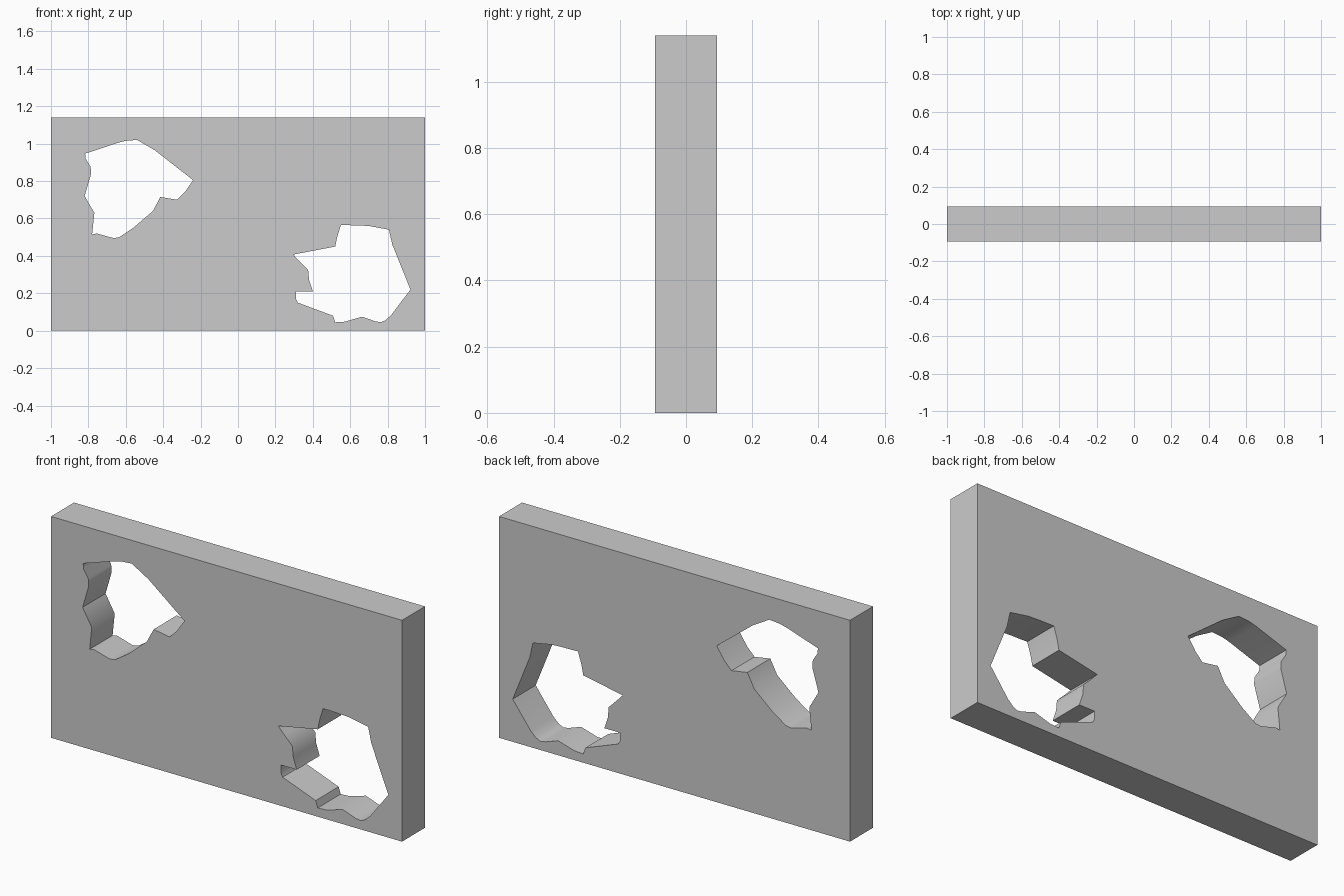
import bpy, bmesh, math
from mathutils import Vector

if "Cube" in bpy.data.objects:
    bpy.data.objects.remove(bpy.data.objects["Cube"])

DEPTH, HEIGHT = 0.187, 1.14

# Outlines in the front plane (x, z)
panel = [(-1, 0), (1, 0), (1, HEIGHT), (-1, HEIGHT)]
upper_hole = [(-.817, .947), (-.64, 1.005), (-.60, 1.015), (-.54, 1.02), (-.445, .965),
              (-.24, .805), (-.285, .74), (-.325, .70), (-.415, .715), (-.455, .64),
              (-.56, .55), (-.635, .50), (-.665, .495), (-.755, .52), (-.78, .515),
              (-.768, .63), (-.82, .72), (-.785, .84), (-.788, .877), (-.815, .92)]
lower_hole = [(.295, .407), (.52, .45), (.53, .50), (.55, .565), (.635, .563), (.70, .56),
              (.807, .54), (.825, .46), (.922, .22), (.82, .085), (.79, .057), (.765, .045),
              (.735, .05), (.663, .075), (.57, .048), (.52, .045), (.508, .08), (.32, .15),
              (.31, .17), (.31, .21), (.40, .21), (.38, .27), (.375, .325), (.33, .37)]

bm = bmesh.new()


def add_loop(points):
    vs = [bm.verts.new((x, -DEPTH / 2, z)) for x, z in points]
    return [bm.edges.new((a, b)) for a, b in zip(vs, vs[1:] + vs[:1])]


# Front face with both ragged openings
edges = [e for outline in (panel, upper_hole, lower_hole) for e in add_loop(outline)]
bmesh.ops.triangle_fill(bm, edges=edges, use_beauty=True, normal=Vector((0, -1, 0)))

# Thickness
ext = bmesh.ops.extrude_face_region(bm, geom=bm.faces[:], use_keep_orig=True)
back = [g for g in ext["geom"] if isinstance(g, bmesh.types.BMVert)]
bmesh.ops.translate(bm, vec=(0, DEPTH, 0), verts=back)
bmesh.ops.recalc_face_normals(bm, faces=bm.faces[:])

mesh = bpy.data.meshes.new("broken_wall_panel")
bm.to_mesh(mesh)
bm.free()
obj = bpy.data.objects.new("broken_wall_panel", mesh)
bpy.context.collection.objects.link(obj)

# Soft shading inside the holes, hard panel edges
bpy.context.view_layer.objects.active = obj
obj.select_set(True)
bpy.ops.object.shade_smooth_by_angle(angle=math.radians(40))
